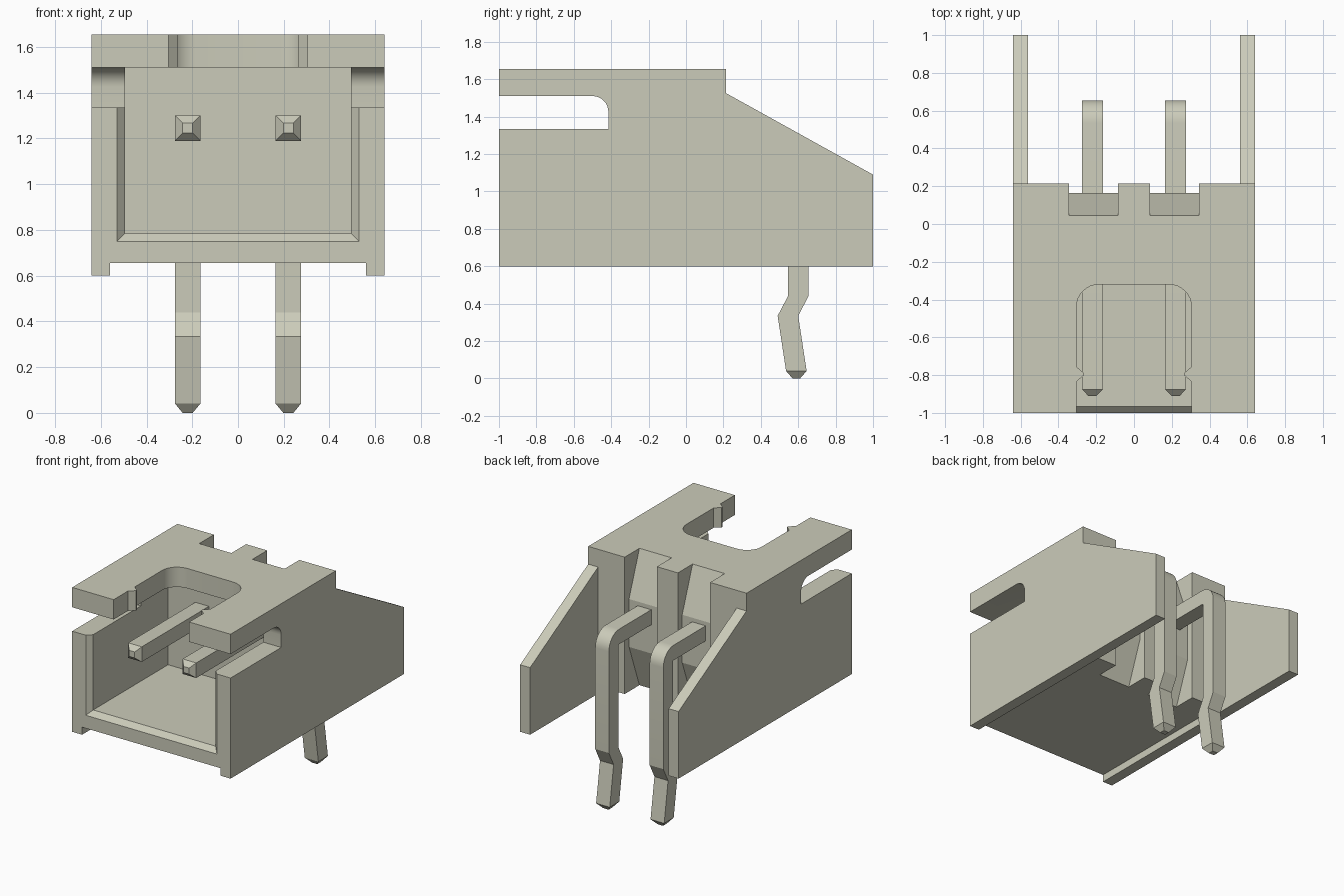
import bpy, bmesh, math

cube = bpy.data.objects.get("Cube")
if cube:
    bpy.data.objects.remove(cube, do_unlink=True)

COLOUR = (0.6, 0.6, 0.49, 1.0)
mat = bpy.data.materials.new("warm grey plastic")
mat.diffuse_color = COLOUR
mat.use_nodes = True
mat.node_tree.nodes["Principled BSDF"].inputs["Base Color"].default_value = COLOUR


def loft(name, rings):
    """Closed solid through matching rings of 3D points."""
    bm = bmesh.new()
    loops = [[bm.verts.new(p) for p in ring] for ring in rings]
    n = len(loops[0])
    for a, b in zip(loops, loops[1:]):
        for i in range(n):
            j = (i + 1) % n
            bm.faces.new((a[i], a[j], b[j], b[i]))
    bm.faces.new(loops[0])
    bm.faces.new(loops[-1])
    bmesh.ops.recalc_face_normals(bm, faces=bm.faces)
    me = bpy.data.meshes.new(name)
    bm.to_mesh(me)
    bm.free()
    me.materials.append(mat)
    ob = bpy.data.objects.new(name, me)
    bpy.context.collection.objects.link(ob)
    return ob


def prism_x(name, pts, x0, x1):
    return loft(name, [[(x, y, z) for y, z in pts] for x in (x0, x1)])


def prism_z(name, pts, z0, z1):
    return loft(name, [[(x, y, z) for x, y in pts] for z in (z0, z1)])


def box(name, x0, x1, y0, y1, z0, z1):
    return prism_z(name, [(x0, y0), (x1, y0), (x1, y1), (x0, y1)], z0, z1)


def arc(cx, cy, r, a0, a1, n=8):
    angles = [math.radians(a0 + (a1 - a0) * i / n) for i in range(n + 1)]
    return [(cx + r * math.cos(a), cy + r * math.sin(a)) for a in angles]


def activate(ob):
    bpy.ops.object.select_all(action='DESELECT')
    ob.select_set(True)
    bpy.context.view_layer.objects.active = ob


def smooth(ob):
    activate(ob)
    bpy.ops.object.shade_smooth_by_angle(angle=math.radians(20))


# Housing: side outline with the rounded latch slot, extruded across the width
side = [(-1, 0.6), (1, 0.6), (1, 1.09), (0.215, 1.525), (0.215, 1.655), (-1, 1.655), (-1, 1.51)]
side += arc(-0.5, 1.425, 0.085, 90, 0)
side += [(-0.415, 1.335), (-1, 1.335)]
housing = prism_x("housing", side, -0.64, 0.64)

cutters = []
# Front cavity and its chamfered mouth
cutters.append(box("cavity_cutter", -0.495, 0.495, -1.2, -0.1, 0.785, 1.51))
mouth = []
for y, w, z in ((-1.035, 0.565, 0.715), (-0.965, 0.495, 0.785)):
    mouth.append([(-w, y, z), (w, y, z), (w, y, 1.42), (-w, y, 1.42)])
cutters.append(loft("mouth_cutter", mouth))

# Roof opening with rounded inner corners and two small nubs
half = [(0.305, -1.1), (0.305, -0.835), (0.265, -0.8), (0.265, -0.79), (0.305, -0.755)]
half += arc(0.185, -0.44, 0.12, 0, 90)
opening = half + [(-x, y) for x, y in reversed(half)]
cutters.append(prism_z("roof_cutter", opening, 1.4, 1.8))

# Open tail between the side wings, and the channel under the floor
cutters.append(box("tail_cutter", -0.56, 0.56, 0.215, 1.2, 0.5, 1.8))
cutters.append(box("channel_cutter", -0.56, 0.56, -1.2, 1.2, 0.5, 0.655))

# Two rear notches with a bulging back around each pin
notch = [(0.045, 1.8), (0.045, 1.655), (0.165, 1.33), (0.165, 0.98),
         (0.045, 0.655), (0.045, 0.5), (0.3, 0.5), (0.3, 1.8)]
for s in (-1, 1):
    cutters.append(prism_x("notch_cutter", notch, s * 0.085, s * 0.345))

for cutter in cutters:
    cutter.hide_render = True
    mod = housing.modifiers.new("cut", 'BOOLEAN')
    mod.operation = 'DIFFERENCE'
    mod.solver = 'EXACT'
    mod.object = cutter
    activate(housing)
    bpy.ops.object.modifier_apply(modifier=mod.name)
    bpy.data.objects.remove(cutter, do_unlink=True)
smooth(housing)

# Bent square pins: each section is inner point, outer point, half width
W = 0.055
sections = [((-0.91, 1.223), (-0.91, 1.267), 0.022), ((-0.875, 1.19), (-0.875, 1.3), W)]
for inner, outer in zip(arc(0.535, 1.18, 0.01, 90, 0), arc(0.535, 1.18, 0.12, 90, 0)):
    sections.append((inner, outer, W))
sections += [((0.545, 0.44), (0.655, 0.44), W),
             ((0.49, 0.335), (0.60, 0.335), W),
             ((0.535, 0.04), (0.645, 0.04), W),
             ((0.57, 0.0), (0.61, 0.0), 0.022)]
for name, cx in (("right_pin", -0.22), ("left_pin", 0.22)):
    rings = [[(cx - w, *a), (cx + w, *a), (cx + w, *b), (cx - w, *b)] for a, b, w in sections]
    smooth(loft(name, rings))
